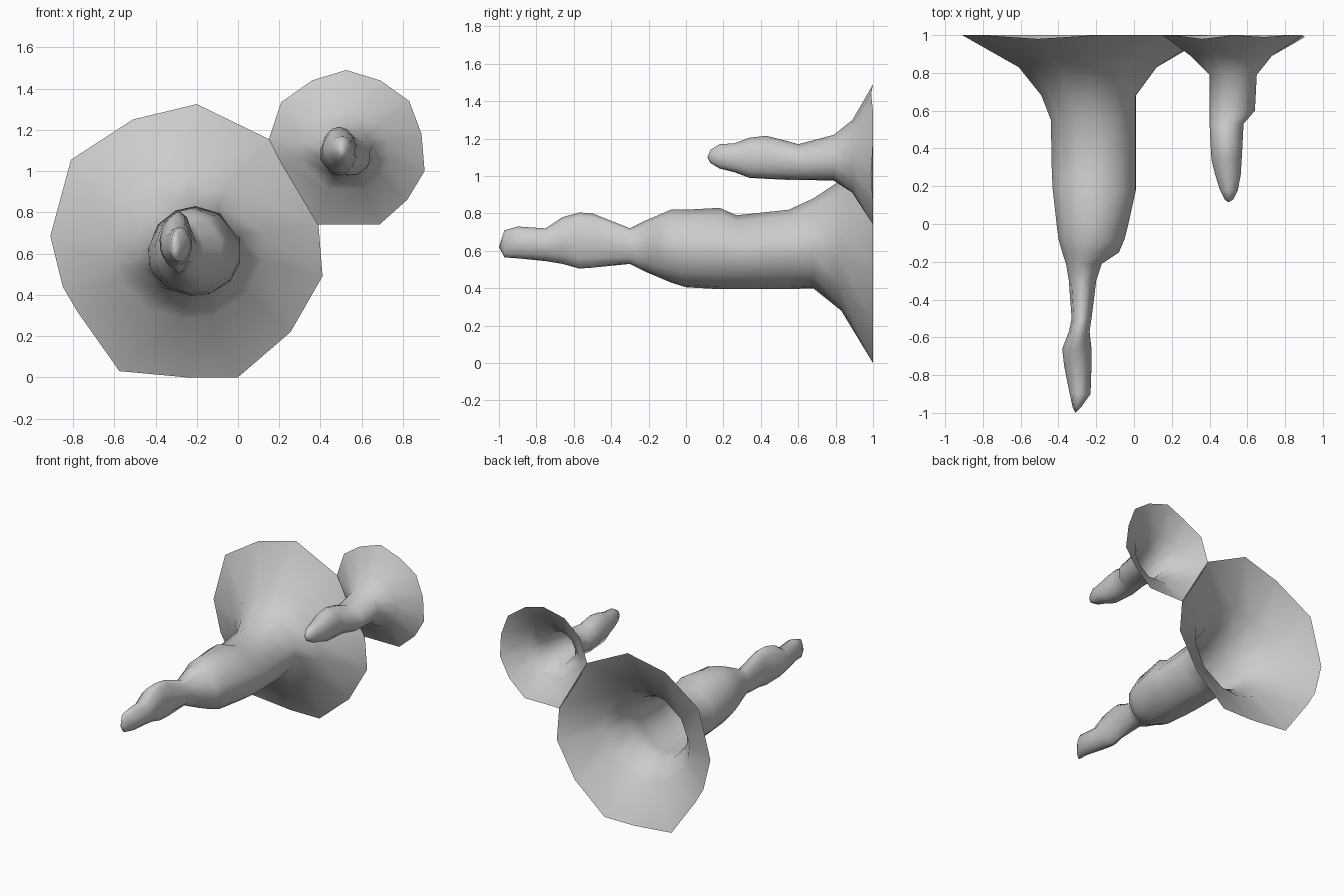
import bpy, bmesh
from math import atan2, cos, sin


def stalactite(name, rim, centre, rings, tip):
    """Loft an open flared rim (x, y, z) through rings (y, xmin, xmax, zmin, zmax) to a tip."""
    angles = [atan2(z - centre[1], x - centre[0]) for x, y, z in rim]
    us, vs = [cos(a) for a in angles], [sin(a) for a in angles]
    bm = bmesh.new()
    loops = [[bm.verts.new(p) for p in rim]]
    for y, x0, x1, z0, z1 in rings:
        loop = []
        for u, v in zip(us, vs):
            s = (u - min(us)) / (max(us) - min(us))
            t = (v - min(vs)) / (max(vs) - min(vs))
            loop.append(bm.verts.new((x0 + s * (x1 - x0), y, z0 + t * (z1 - z0))))
        loops.append(loop)
    n = len(rim)
    for a, b in zip(loops, loops[1:]):
        for i in range(n):
            j = (i + 1) % n
            bm.faces.new((a[i], a[j], b[j], b[i]))
    end = bm.verts.new(tip)
    for i in range(n):
        bm.faces.new((loops[-1][i], loops[-1][(i + 1) % n], end))
    bmesh.ops.recalc_face_normals(bm, faces=bm.faces)
    for f in bm.faces:
        f.smooth = True
    mesh = bpy.data.meshes.new(name)
    bm.to_mesh(mesh)
    bm.free()
    obj = bpy.data.objects.new(name, mesh)
    bpy.context.collection.objects.link(obj)
    return obj


# Large stalactite
stalactite(
    "large_stalactite",
    [(.41, 1, .49), (.39, 1, .74), (.15, 1, 1.155), (-.2, 1, 1.325),
     (-.51, .98, 1.25), (-.81, 1, 1.055), (-.91, 1, .685), (-.85, 1, .44),
     (-.78, 1, .32), (-.575, 1, .03), (-.25, 1, 0), (0, 1, 0), (.255, 1, .22)],
    (-.21, .61),
    [(.83, -.61, .12, .28, .98), (.68, -.49, .01, .40, .88),
     (.55, -.44, .01, .395, .82), (.27, -.435, .01, .395, .79),
     (.18, -.43, .01, .395, .83), (0, -.41, -.03, .405, .82),
     (-.08, -.40, -.05, .43, .82), (-.15, -.38, -.08, .46, .79),
     (-.21, -.36, -.17, .485, .765), (-.3, -.345, -.20, .53, .72),
     (-.5, -.33, -.225, .51, .80), (-.57, -.345, -.235, .505, .805),
     (-.66, -.38, -.225, .53, .78), (-.75, -.37, -.225, .545, .72),
     (-.9, -.34, -.23, .56, .73), (-.97, -.325, -.28, .565, .71)],
    (-.31, -1, .62))

# Small stalactite
stalactite(
    "small_stalactite",
    [(.89, 1, 1.18), (.83, 1, 1.34), (.69, .99, 1.44), (.525, 1, 1.49),
     (.36, .98, 1.44), (.21, 1, 1.335), (.15, 1, 1.155), (.21, 1, 1.03),
     (.385, 1, .74), (.685, 1, .74), (.82, 1, .86), (.905, .99, 1.0)],
    (.52, 1.09),
    [(.89, .30, .73, .91, 1.30), (.79, .40, .65, .975, 1.22),
     (.6, .40, .64, .98, 1.17), (.53, .40, .58, .98, 1.19),
     (.43, .405, .575, .985, 1.215), (.34, .41, .57, .99, 1.205),
     (.26, .43, .565, 1.02, 1.175), (.18, .455, .55, 1.04, 1.17),
     (.13, .48, .525, 1.07, 1.14)],
    (.5, .115, 1.1))
